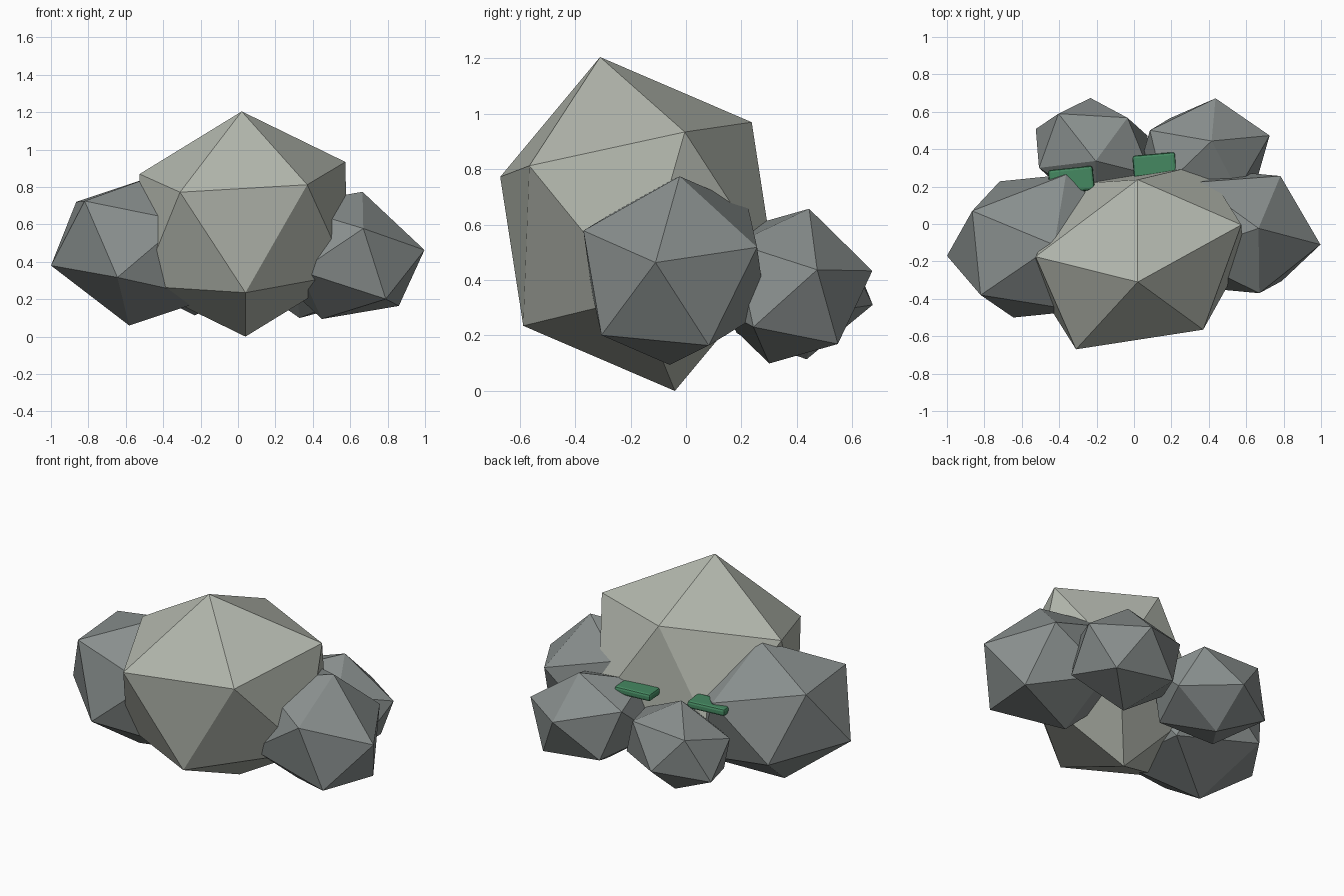
import bpy, bmesh, math
from mathutils import Matrix, Vector

if "Cube" in bpy.data.objects:
    bpy.data.objects.remove(bpy.data.objects["Cube"])


def material(name, color):
    m = bpy.data.materials.new(name)
    m.diffuse_color = (*color, 1)
    m.use_nodes = True
    m.node_tree.nodes["Principled BSDF"].inputs["Base Color"].default_value = m.diffuse_color
    return m


light_stone = material("light_stone", (0.45, 0.475, 0.42))
dark_stone = material("dark_stone", (0.25, 0.275, 0.27))
moss = material("moss_green", (0.06, 0.25, 0.12))


def finish(name, bm, mat):
    me = bpy.data.meshes.new(name)
    bm.to_mesh(me)
    bm.free()
    me.materials.append(mat)
    ob = bpy.data.objects.new(name, me)
    bpy.context.collection.objects.link(ob)


def rock(name, mat, centre, a, b, c):
    """Stretched icosahedron: its centre plus the three corners of one face."""
    bm = bmesh.new()
    bmesh.ops.create_icosphere(bm, subdivisions=1, radius=1)
    bm.faces.ensure_lookup_table()
    src = Matrix([v.co for v in bm.faces[0].verts]).transposed()
    o = Vector(centre)
    dst = Matrix([Vector(p) - o for p in (a, b, c)]).transposed()
    fit = dst @ src.inverted()
    for v in bm.verts:
        v.co = fit @ v.co + o
    bmesh.ops.recalc_face_normals(bm, faces=bm.faces)
    finish(name, bm, mat)


# Boulders
rock("main_boulder", light_stone, (0.03, -0.175, 0.602),
     (0.02, -0.31, 1.204), (-0.31, -0.67, 0.772), (0.37, -0.565, 0.812))
rock("left_boulder", dark_stone, (-0.504, -0.118, 0.463),
     (-1.0, -0.17, 0.38), (-0.865, 0.07, 0.72), (-0.82, -0.38, 0.725))
rock("right_boulder", dark_stone, (0.557, -0.041, 0.434),
     (0.997, -0.11, 0.463), (0.67, -0.37, 0.578), (0.79, -0.305, 0.201))
rock("back_right_boulder", dark_stone, (0.372, 0.372, 0.378),
     (0.415, 0.444, 0.657), (0.725, 0.473, 0.437), (0.436, 0.672, 0.433))
rock("back_left_boulder", dark_stone, (-0.218, 0.386, 0.362),
     (-0.404, 0.59, 0.515), (-0.035, 0.568, 0.527), (-0.205, 0.337, 0.61))


# Moss slabs wedged between the boulders
def moss_slab(name, centre, size, turn):
    bm = bmesh.new()
    bmesh.ops.create_cube(bm, size=1)
    bmesh.ops.scale(bm, vec=size, verts=bm.verts)
    bmesh.ops.bevel(bm, geom=bm.edges[:], offset=0.014, segments=2,
                    profile=0.5, affect='EDGES')
    bmesh.ops.transform(bm, verts=bm.verts, matrix=Matrix.Translation(centre)
                        @ Matrix.Rotation(math.radians(turn), 4, 'Z'))
    finish(name, bm, moss)


moss_slab("moss_left", (-0.335, 0.235, 0.58), (0.24, 0.13, 0.045), 6)
moss_slab("moss_right", (0.11, 0.315, 0.58), (0.23, 0.12, 0.045), 5)
